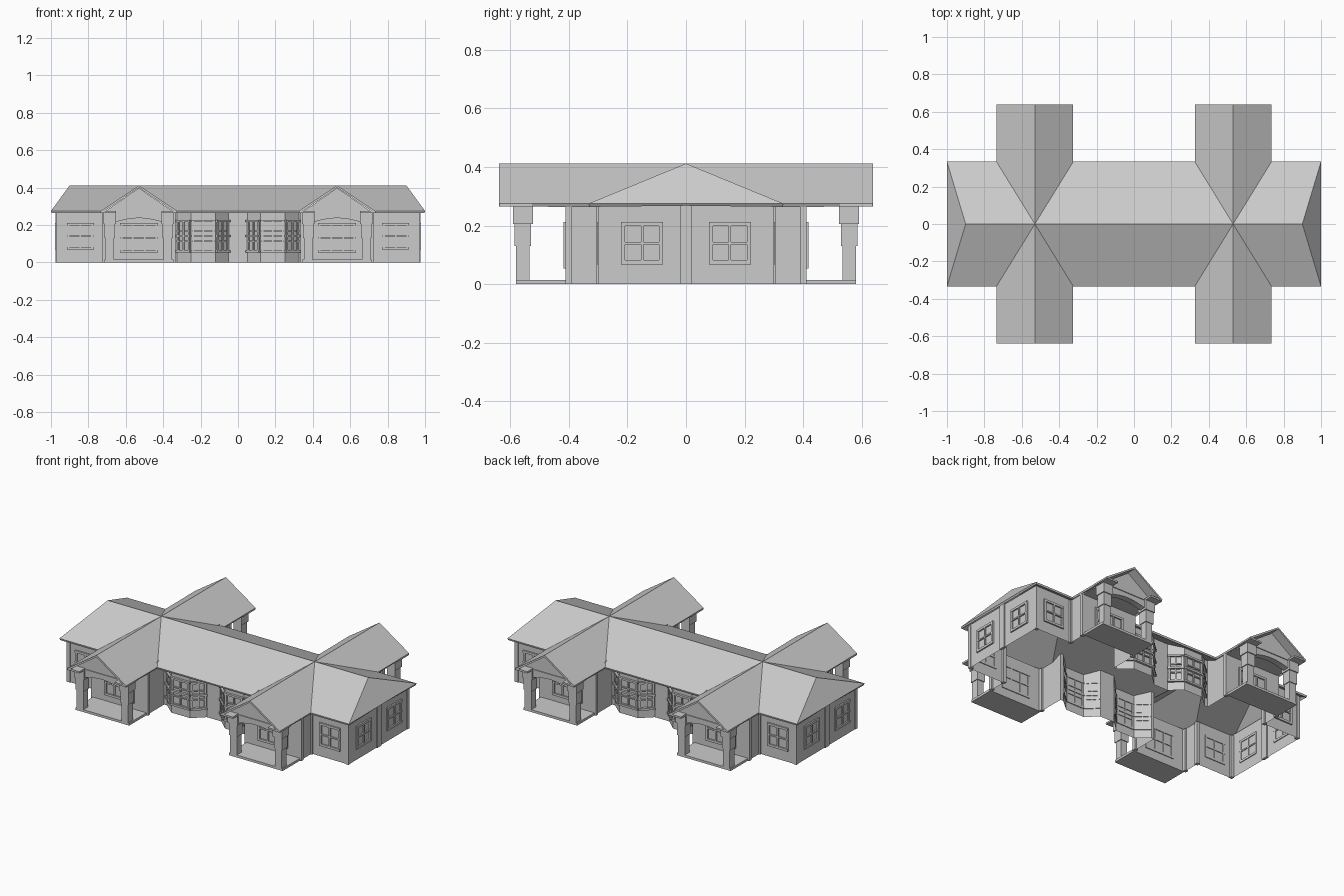
import bpy, bmesh, math
from mathutils import Matrix, Vector

if "Cube" in bpy.data.objects:
    bpy.data.objects.remove(bpy.data.objects["Cube"])

GX, EAVE, RIDGE = 0.53, 0.275, 0.412   # gable centre line, eave and ridge heights


def finish(name, bm, thickness=0):
    """Turn a front-right quarter into an object mirrored over x and y."""
    me = bpy.data.meshes.new(name)
    bm.to_mesh(me)
    bm.free()
    ob = bpy.data.objects.new(name, me)
    bpy.context.collection.objects.link(ob)
    m = ob.modifiers.new("mirror", 'MIRROR')
    m.use_axis = (True, True, False)
    m.merge_threshold = 0.0005
    if thickness:
        s = ob.modifiers.new("thickness", 'SOLIDIFY')
        s.thickness = thickness
        s.offset = -1
    return ob


def box(bm, x0, x1, y0, y1, z0, z1, mat=Matrix()):
    c = Vector(((x0 + x1) / 2, (y0 + y1) / 2, (z0 + z1) / 2))
    s = Matrix.Diagonal((x1 - x0, y1 - y0, z1 - z0, 1))
    bmesh.ops.create_cube(bm, size=1, matrix=mat @ Matrix.Translation(c) @ s)


def window(bm, x, y, angle, w, z0, z1, cols, rows, bar=0.007, depth=0.008):
    """Frame and glazing bars on a wall; angle 0 faces the front."""
    mat = Matrix.Translation((x, y, 0)) @ Matrix.Rotation(angle, 4, 'Z')
    h = w / 2
    for i in range(cols + 1):
        u = -h + w * i / cols
        b = bar if i in (0, cols) else bar * 0.6
        box(bm, u - b, u + b, -depth, depth * 0.5, z0, z1, mat)
    for j in range(rows + 1):
        z = z0 + (z1 - z0) * j / rows
        b = bar if j in (0, rows) else bar * 0.6
        box(bm, -h - bar, h + bar, -depth * 1.1, depth * 0.6, z - b, z + b, mat)


# Roof: hipped main ridge crossed by gables
bm = bmesh.new()
L, R, I, Y = 0.325, 0.735, 0.333, 0.638
for pts in (
    [(1, -I, 0), (1, 0, 0), (0.9, 0, 1)],
    [(R, -I, 0), (1, -I, 0), (0.9, 0, 1), (GX, 0, 1)],
    [(GX, -Y, 1), (R, -Y, 0), (R, -I, 0), (GX, 0, 1)],
    [(L, -Y, 0), (GX, -Y, 1), (GX, 0, 1), (L, -I, 0)],
    [(0, -I, 0), (L, -I, 0), (GX, 0, 1), (0, 0, 1)],
):
    bm.faces.new([bm.verts.new((x, y, RIDGE if t else EAVE)) for x, y, t in pts])
bmesh.ops.remove_doubles(bm, verts=bm.verts, dist=0.0001)
finish("roof", bm, 0.012)

# Walls: open sheet following the plan, with a bay beside each gabled block
plan = [(0, -0.235), (0.05, -0.235), (0.12, -0.30), (0.25, -0.30), (0.325, -0.235),
        (0.345, -0.235), (0.345, -0.41), (0.715, -0.41), (0.715, -0.295),
        (0.97, -0.295), (0.97, 0)]
bm = bmesh.new()
cols = []
for x, y in plan:
    top = 0.28 if x > 0.9 else max(RIDGE - 0.412 * abs(y), RIDGE - 0.668 * abs(x - GX)) - 0.013
    cols.append((bm.verts.new((x, y, 0)), bm.verts.new((x, y, top))))
for a, b in zip(cols, cols[1:]):
    bm.faces.new((a[0], b[0], b[1], a[1]))
finish("walls", bm)

# Corner pilasters
bm = bmesh.new()
for x, y in ((0.962, -0.289), (0.715, -0.4), (0.345, -0.4), (0.715, -0.295)):
    box(bm, x - 0.011, x + 0.011, y - 0.011, y + 0.011, 0, 0.272)
box(bm, 0.96, 0.977, -0.02, 0, 0, 0.285)
finish("pilasters", bm)

# Windows on the flat walls
bm = bmesh.new()
window(bm, 0.843, -0.295, 0, 0.13, 0.075, 0.205, 2, 2)
window(bm, 0.97, -0.15, math.pi / 2, 0.13, 0.075, 0.205, 2, 2)
window(bm, GX, -0.41, 0, 0.19, 0.06, 0.205, 3, 2)
finish("windows", bm)

# Bay windows: one per facet, with projecting rails
bm = bmesh.new()
for a, b in zip(plan[1:4], plan[2:5]):
    dx, dy = b[0] - a[0], b[1] - a[1]
    w = math.hypot(dx, dy)
    x, y, ang = (a[0] + b[0]) / 2, (a[1] + b[1]) / 2, math.atan2(dy, dx)
    window(bm, x, y, ang, w - 0.02, 0.06, 0.222, 2, 3, 0.006)
    mat = Matrix.Translation((x, y, 0)) @ Matrix.Rotation(ang, 4, 'Z')
    for z in (0.058, 0.142, 0.222):
        box(bm, -w / 2, w / 2, -0.014, 0.005, z - 0.006, z + 0.006, mat)
finish("bay_windows", bm)

# Porch floor and ceiling
bm = bmesh.new()
box(bm, GX - 0.185, GX + 0.185, -0.58, -0.41, 0, 0.015)
finish("porch_floor", bm)
bm = bmesh.new()
box(bm, GX - 0.185, GX + 0.185, -0.585, -0.41, 0.265, 0.272)
finish("porch_ceiling", bm)

# Stepped porch columns and the eave returns above them
bm = bmesh.new()
for s in (-1, 1):
    x = GX + s * 0.155
    for r, z0, z1 in ((0.023, 0, 0.13), (0.028, 0.13, 0.205), (0.034, 0.205, 0.266)):
        box(bm, x - r, x + r, -0.557 - r, -0.557 + r, z0, z1)
finish("porch_columns", bm)
bm = bmesh.new()
for s in (-1, 1):
    x = GX + s * 0.163
    box(bm, x - 0.042, x + 0.042, -0.635, -0.525, 0.265, 0.276)
finish("eave_returns", bm)

# Arched gable front between the columns
bm = bmesh.new()
N = 10
outline = [(GX - 0.13 + 0.26 * i / N, 0.215 + 0.022 * math.sin(math.pi * i / N))
           for i in range(N + 1)]
outline += [(GX + 0.13, 0.27), (GX + 0.185, 0.27), (GX, 0.398), (GX - 0.185, 0.27), (GX - 0.13, 0.27)]
f = bm.faces.new([bm.verts.new((x, -0.58, z)) for x, z in outline])
ext = bmesh.ops.extrude_face_region(bm, geom=[f])
bmesh.ops.translate(bm, vec=(0, 0.04, 0),
                    verts=[v for v in ext["geom"] if isinstance(v, bmesh.types.BMVert)])
bmesh.ops.recalc_face_normals(bm, faces=bm.faces)
finish("gable_front", bm)
